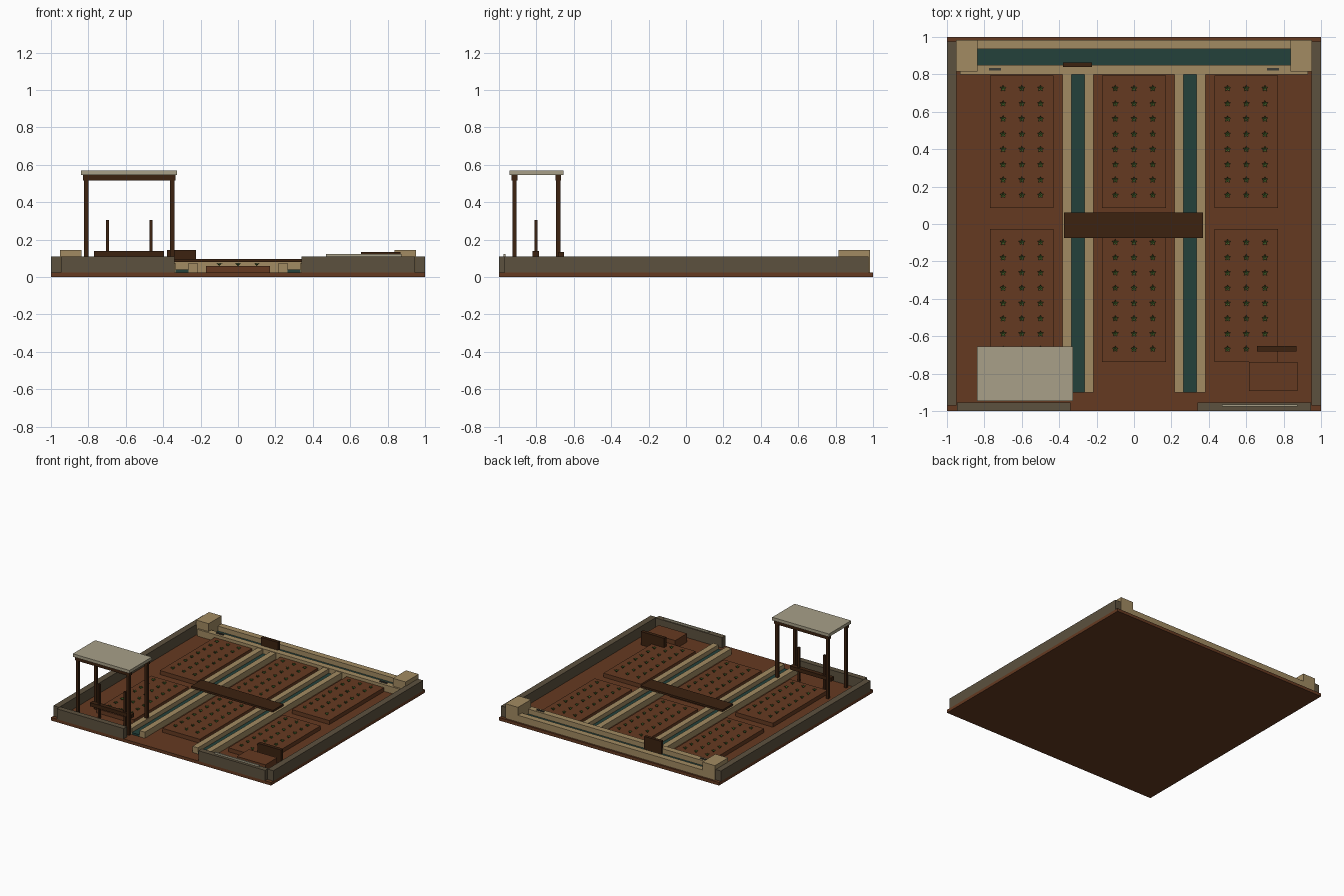
import bpy, bmesh, math
from mathutils import Matrix, Vector

cube = bpy.data.objects.get("Cube")
if cube:
    bpy.data.objects.remove(cube, do_unlink=True)


def material(name, code):
    """Flat material from an sRGB hex code, stored as linear values."""
    vals = [int(code[i:i + 2], 16) / 255 for i in (0, 2, 4)]
    col = [v / 12.92 if v < 0.04 else ((v + 0.055) / 1.055) ** 2.4 for v in vals] + [1]
    m = bpy.data.materials.new(name)
    m.use_nodes = True
    m.diffuse_color = col
    node = m.node_tree.nodes["Principled BSDF"]
    node.inputs["Base Color"].default_value = col
    node.inputs["Roughness"].default_value = 0.9
    return m


SOIL = material("brown soil", "653A21")
WALL = material("mud wall", "5C513E")
STONE = material("tan stone", "A28B62")
WATER = material("dark teal water", "23413B")
WOOD = material("dark wood", "3C2210")
THATCH = material("pale thatch", "A8A088")
LEAF = material("green leaf", "527634")
IRON = material("dark iron", "3E3E38")


def finish(name, bm, mat):
    bmesh.ops.recalc_face_normals(bm, faces=bm.faces)
    me = bpy.data.meshes.new(name)
    bm.to_mesh(me)
    bm.free()
    me.materials.append(mat)
    ob = bpy.data.objects.new(name, me)
    bpy.context.collection.objects.link(ob)
    return ob


def box(name, mat, x, y, z):
    """Box from (low, high) ranges on each axis."""
    bm = bmesh.new()
    mid = Vector([(a + b) / 2 for a, b in (x, y, z)])
    size = Vector([b - a for a, b in (x, y, z)])
    bmesh.ops.create_cube(bm, size=1, matrix=Matrix.Translation(mid) @ Matrix.Diagonal(size.to_4d()))
    return finish(name, bm, mat)


def around(c, w):
    return (c - w / 2, c + w / 2)


def mirrored(s, a, b):
    return tuple(sorted((s * a, s * b)))


GROUND = 0.025
box("ground", SOIL, (-1, 1), (-1, 1), (0, GROUND))

# Enclosing walls, corner blocks and inlet grates
for side, s in (("left", 1), ("right", -1)):
    box(side + "_wall", WALL, mirrored(s, 0.948, 1), (-0.97, 0.975), (GROUND, 0.11))
    box(side + "_front_wall", WALL, mirrored(s, 0.34, 0.946), (-1, -0.955), (GROUND, 0.11))
    box(side + "_corner_block", STONE, mirrored(s, 0.838, 0.953), (0.815, 0.985), (GROUND, 0.145))
    box(side + "_grate", IRON, mirrored(s, 0.71, 0.775), around(0.827, 0.012), (0.05, 0.086))

# Main channel along the back
box("main_channel_back_curb", STONE, (-0.95, 0.95), (0.935, 0.985), (GROUND, 0.08))
box("main_channel_front_curb", STONE, (-0.93, 0.93), (0.8, 0.85), (GROUND, 0.08))
box("main_channel_water", WATER, (-0.9, 0.9), (0.85, 0.935), (GROUND, 0.04))

# Two branch channels
for side, s in (("left", 1), ("right", -1)):
    box(side + "_channel_inner_curb", STONE, mirrored(s, 0.217, 0.265), (-0.9, 0.8), (GROUND, 0.075))
    box(side + "_channel_outer_curb", STONE, mirrored(s, 0.335, 0.383), (-0.9, 0.8), (GROUND, 0.075))
    box(side + "_channel_water", WATER, mirrored(s, 0.265, 0.335), (-0.9, 0.8), (GROUND, 0.04))

# Footbridge and sluice gate
box("footbridge", WOOD, (-0.375, 0.37), (-0.075, 0.062), (0.08, 0.096))
box("sluice_gate", WOOD, (-0.38, -0.225), (0.84, 0.864), (0.03, 0.145))


def add_tuft(bm, x, y, z):
    """Five narrow leaves fanning outward from one root."""
    for i in range(5):
        a = math.tau * i / 5 + 0.3
        out = Vector((math.cos(a), math.sin(a), 0))
        across = Vector((-out.y, out.x, 0)) * 0.005
        root = Vector((x, y, z))
        middle = root + out * 0.008 + Vector((0, 0, 0.013))
        tip = root + out * 0.018 + Vector((0, 0, 0.017))
        verts = [bm.verts.new(p) for p in (root, middle + across, tip, middle - across)]
        bm.faces.new(verts)


# Raised beds with rows of seedlings
BED_TOP = 0.058
for col, cx in (("right", -0.6), ("middle", 0), ("left", 0.6)):
    for row, cy in (("back", 0.44), ("front", -0.383)):
        box(f"{col}_{row}_bed", SOIL, around(cx, 0.34), around(cy, 0.71), (GROUND, BED_TOP))
        bm = bmesh.new()
        for i in range(3):
            for j in range(8):
                add_tuft(bm, cx + (i - 1) * 0.1, cy + (j - 3.5) * 0.0815, BED_TOP)
        finish(f"{col}_{row}_seedlings", bm, LEAF)

# Shelter: roof, two beams, four posts
box("shelter_roof", THATCH, (-0.84, -0.325), (-0.945, -0.655), (0.545, 0.57))
for row, py in (("front", -0.916), ("back", -0.683)):
    box(row + "_shelter_beam", WOOD, (-0.83, -0.335), around(py, 0.032), (0.515, 0.545))
    for side, px in (("right", -0.812), ("left", -0.352)):
        box(f"{row}_{side}_shelter_post", WOOD, around(px, 0.023), around(py, 0.022), (GROUND, 0.515))

# Treadle bar with two uprights under the shelter
box("treadle_bar", WOOD, (-0.77, -0.395), around(-0.803, 0.036), (0.11, 0.14))
for side, px in (("right", -0.698), ("left", -0.465)):
    box(side + "_treadle_upright", WOOD, around(px, 0.016), around(-0.803, 0.016), (GROUND, 0.305))

# Earth mound with a board behind it, and a pole on the front wall
box("earth_mound", SOIL, (0.615, 0.873), (-0.892, -0.738), (GROUND, 0.095))
box("mound_board", WOOD, (0.657, 0.868), (-0.682, -0.653), (GROUND, 0.135))
box("wall_pole", THATCH, (0.47, 0.875), around(-0.971, 0.01), (0.108, 0.124))
